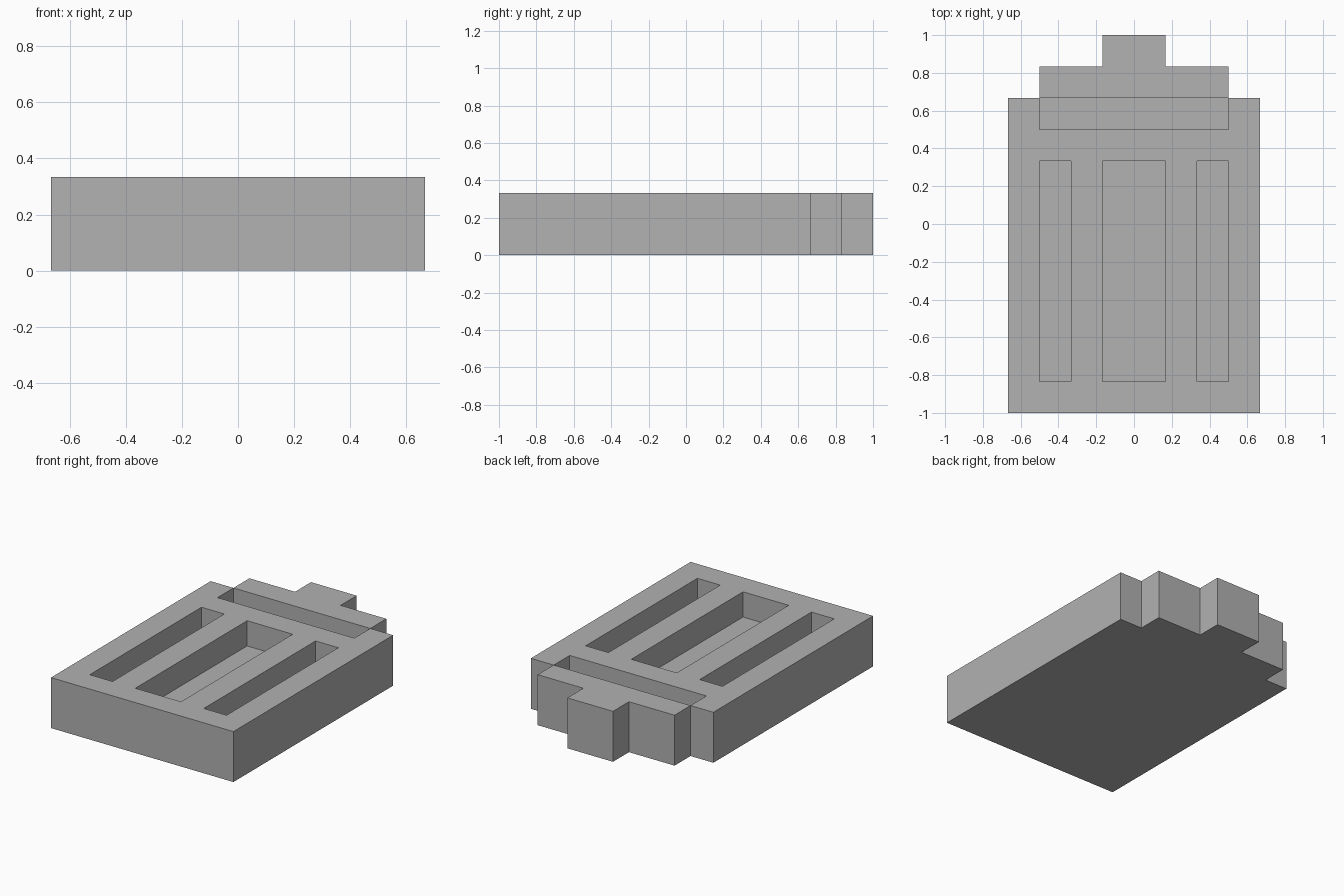
import bpy
import bmesh

cube = bpy.data.objects.get("Cube")
if cube:
    bpy.data.objects.remove(cube, do_unlink=True)

U = 1 / 6            # one step of the design
HEIGHT = 2 * U
FLOOR = U            # floor level of the recesses

grey = bpy.data.materials.new("plain grey")
grey.use_nodes = True
colour = (0.445, 0.445, 0.445, 1)
grey.diffuse_color = colour
grey.node_tree.nodes["Principled BSDF"].inputs["Base Color"].default_value = colour


def prism(name, outline, bottom, top):
    """Extrude a counter-clockwise outline, given in steps, between two heights."""
    bm = bmesh.new()
    face = bm.faces.new([bm.verts.new((x * U, y * U, bottom)) for x, y in outline])
    extruded = bmesh.ops.extrude_face_region(bm, geom=[face], use_keep_orig=True)
    verts = [g for g in extruded["geom"] if isinstance(g, bmesh.types.BMVert)]
    bmesh.ops.translate(bm, verts=verts, vec=(0, 0, top - bottom))
    bmesh.ops.recalc_face_normals(bm, faces=bm.faces)
    mesh = bpy.data.meshes.new(name)
    bm.to_mesh(mesh)
    bm.free()
    mesh.materials.append(grey)
    obj = bpy.data.objects.new(name, mesh)
    bpy.context.collection.objects.link(obj)
    return obj


# Bin silhouette: body, stepped lid and handle
right_half = [(4, -6), (4, 4), (3, 4), (3, 5), (1, 5), (1, 6)]
left_half = [(-x, y) for x, y in reversed(right_half)]
bin_body = prism("bin_body", right_half + left_half, 0, HEIGHT)

# Recesses: three upright slots and the groove under the lid
recesses = {
    "left_slot": (2, 3, -5, 2),
    "middle_slot": (-1, 1, -5, 2),
    "right_slot": (-3, -2, -5, 2),
    "lid_groove": (-3, 3, 3, 4),
}
bpy.context.view_layer.objects.active = bin_body
for name, (x0, x1, y0, y1) in recesses.items():
    cutter = prism(name + "_cutter", [(x0, y0), (x1, y0), (x1, y1), (x0, y1)],
                   FLOOR, HEIGHT + U)
    cutter.hide_render = True
    cut = bin_body.modifiers.new(name, "BOOLEAN")
    cut.operation = "DIFFERENCE"
    cut.solver = "EXACT"
    cut.object = cutter
    bpy.ops.object.modifier_apply(modifier=cut.name)
    bpy.data.objects.remove(cutter, do_unlink=True)
